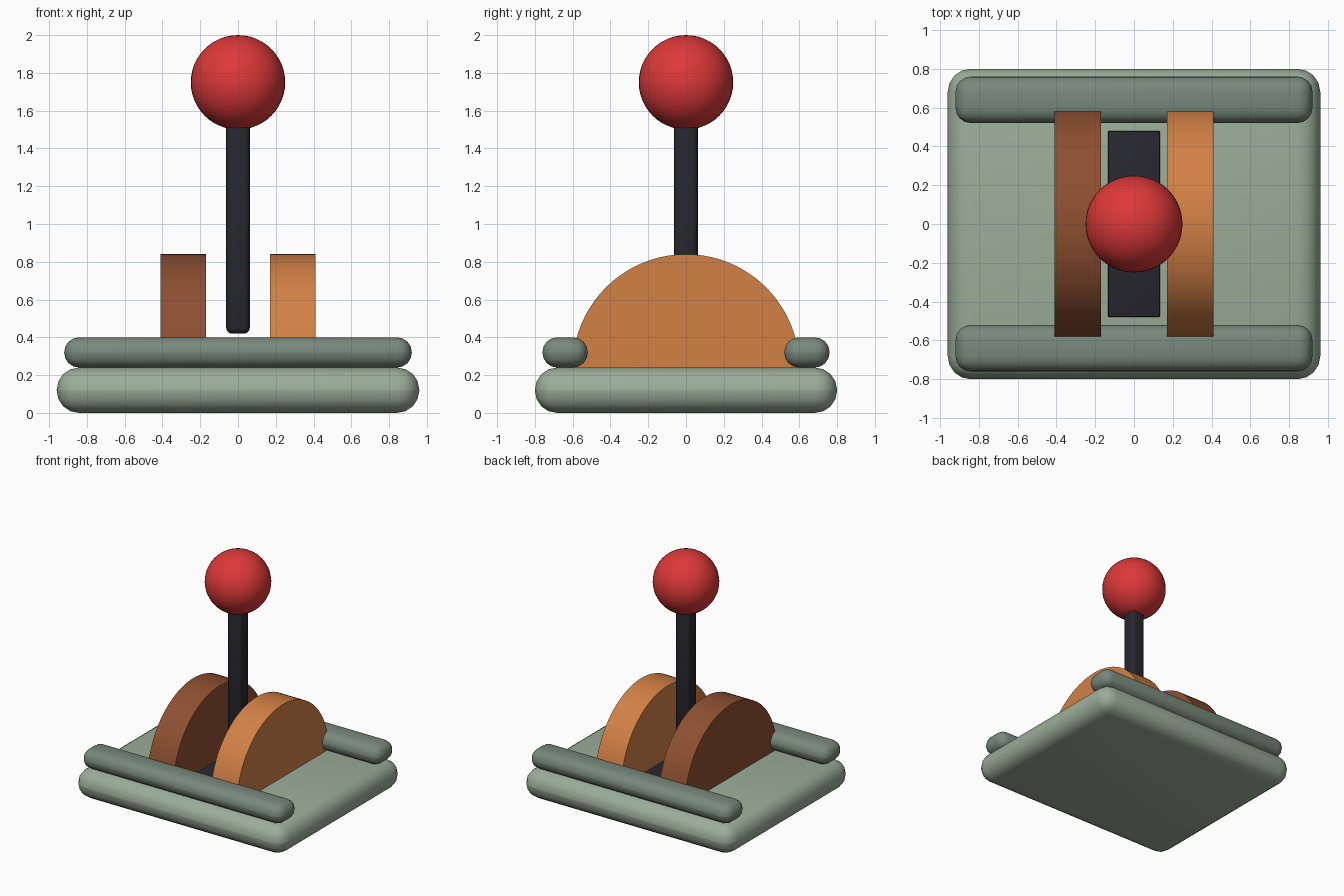
import bpy, bmesh, math

if "Cube" in bpy.data.objects:
    bpy.data.objects.remove(bpy.data.objects["Cube"])


def material(name, rgb):
    m = bpy.data.materials.new(name)
    m.diffuse_color = (*rgb, 1)
    m.use_nodes = True
    m.node_tree.nodes["Principled BSDF"].inputs["Base Color"].default_value = m.diffuse_color
    return m


SAGE = material("sage", (0.33, 0.42, 0.32))
MOSS = material("moss", (0.19, 0.25, 0.20))
ORANGE = material("orange", (0.65, 0.22, 0.06))
BROWN = material("brown", (0.27, 0.08, 0.03))
BLACK = material("black", (0.02, 0.02, 0.027))
RED = material("red", (0.72, 0.04, 0.04))


def finish(name, bm, mat):
    bmesh.ops.recalc_face_normals(bm, faces=bm.faces)
    me = bpy.data.meshes.new(name)
    bm.to_mesh(me)
    bm.free()
    ob = bpy.data.objects.new(name, me)
    bpy.context.collection.objects.link(ob)
    me.materials.append(mat)
    bpy.ops.object.select_all(action='DESELECT')
    ob.select_set(True)
    bpy.context.view_layer.objects.active = ob
    bpy.ops.object.shade_smooth_by_angle(angle=math.radians(40))
    return ob


def rounded_box(name, center, size, bevel, segments, mat):
    bm = bmesh.new()
    bmesh.ops.create_cube(bm, size=1)
    bmesh.ops.scale(bm, vec=size, verts=bm.verts)
    bmesh.ops.translate(bm, vec=center, verts=bm.verts)
    bmesh.ops.bevel(bm, geom=bm.edges[:], offset=bevel, segments=segments,
                    profile=0.5, affect='EDGES')
    return finish(name, bm, mat)


def half_disc(name, x, width, z, radius, mat, steps=40):
    bm = bmesh.new()
    verts = [bm.verts.new((x - width / 2,
                           radius * math.cos(math.pi * i / steps),
                           z + radius * math.sin(math.pi * i / steps)))
             for i in range(steps + 1)]
    face = bm.faces.new(verts)
    ext = bmesh.ops.extrude_face_region(bm, geom=[face], use_keep_orig=True)
    moved = [g for g in ext["geom"] if isinstance(g, bmesh.types.BMVert)]
    bmesh.ops.translate(bm, vec=(width, 0, 0), verts=moved)
    return finish(name, bm, mat)


# Base plate with front and back rails
rounded_box("base_plate", (0, 0, 0.12), (1.92, 1.6, 0.24), 0.118, 4, SAGE)
for side, y in (("front", -0.64), ("back", 0.64)):
    rounded_box(side + "_rail", (0, y, 0.32), (1.84, 0.24, 0.16), 0.078, 4, MOSS)

# Half-round guides either side of the slot
half_disc("left_guide", -0.29, 0.24, 0.24, 0.6, BROWN)
half_disc("right_guide", 0.29, 0.24, 0.24, 0.6, ORANGE)

# Dark slot plate
rounded_box("slot_plate", (0, 0, 0.25), (0.27, 0.96, 0.04), 0.008, 2, BLACK)

# Lever and knob
rounded_box("lever", (0, 0, 1.02), (0.125, 0.125, 1.2), 0.03, 3, BLACK)
bm = bmesh.new()
bmesh.ops.create_uvsphere(bm, u_segments=40, v_segments=24, radius=0.25)
bmesh.ops.translate(bm, vec=(0, 0, 1.75), verts=bm.verts)
finish("knob", bm, RED)
